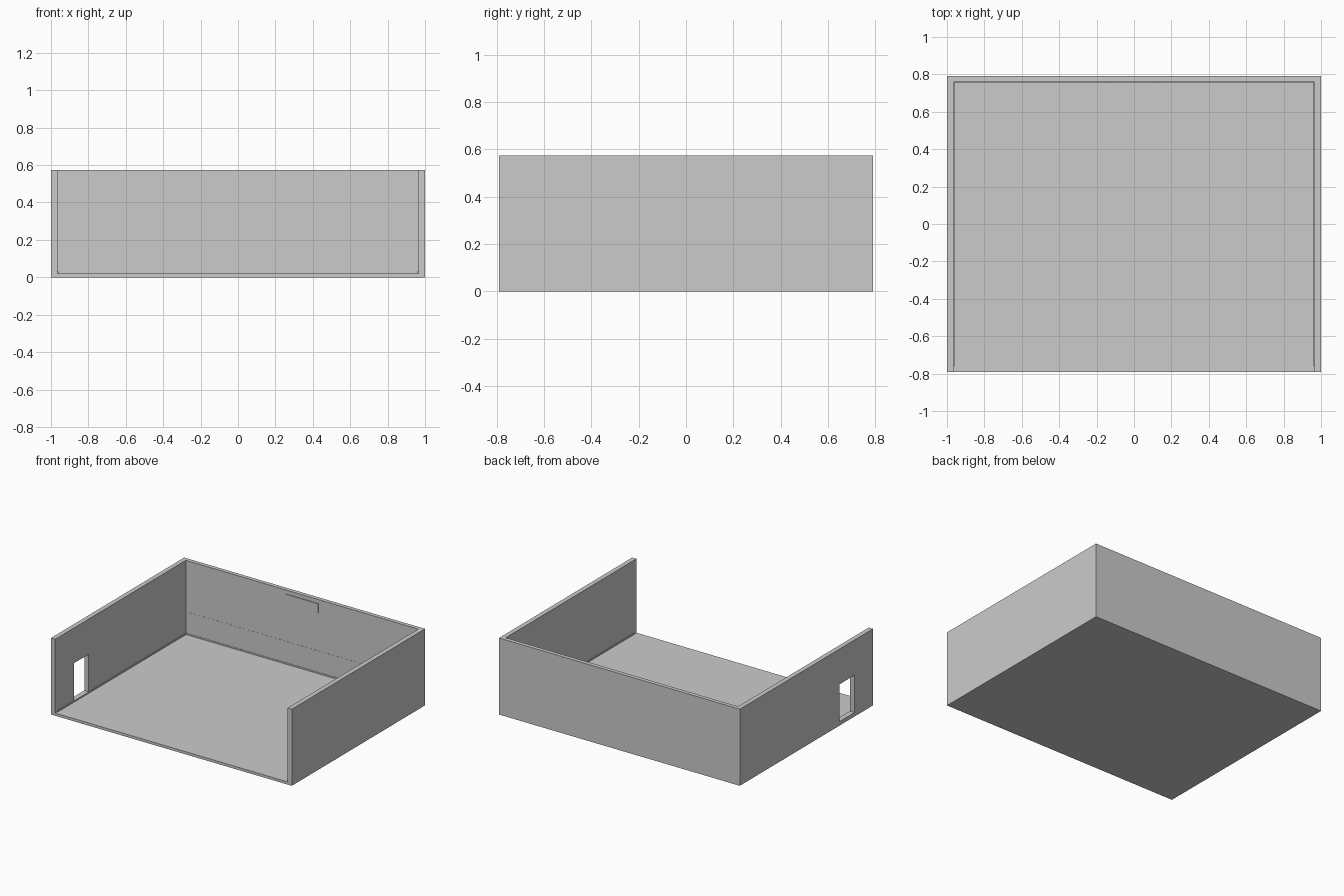
import bpy
import bmesh

cube = bpy.data.objects.get("Cube")
if cube:
    bpy.data.objects.remove(cube, do_unlink=True)

# One plain colour for the whole model
grey = bpy.data.materials.new("plain_grey")
grey.use_nodes = True
colour = (0.6, 0.6, 0.6, 1)
grey.diffuse_color = colour
grey.node_tree.nodes["Principled BSDF"].inputs["Base Color"].default_value = colour


def box(name, low, high):
    mesh = bpy.data.meshes.new(name)
    bm = bmesh.new()
    bmesh.ops.create_cube(bm, size=1)
    for v in bm.verts:
        v.co = [(a + b) / 2 + c * (b - a) for a, b, c in zip(low, high, v.co)]
    bm.to_mesh(mesh)
    bm.free()
    mesh.materials.append(grey)
    obj = bpy.data.objects.new(name, mesh)
    bpy.context.collection.objects.link(obj)
    return obj


W, D, H = 1.0, 0.79, 0.575      # half width, half depth, height
IN, BACK, FLOOR = 0.965, 0.76, 0.02
DOOR_FRONT, DOOR_BACK, DOOR_LOW, DOOR_TOP = -0.57, -0.395, 0.03, 0.31

# Floor and solid walls
box("floor", (-W, -D, 0), (W, D, FLOOR))
box("back_wall", (-IN, BACK, FLOOR), (IN, D, H))
box("left_wall", (IN, -D, FLOOR), (W, D, H))

# Right wall, with a doorway cut through it
right_wall = box("right_wall", (-W, -D, FLOOR), (-IN, D, H))
cutter = box("doorway_cutter", (-W - 0.1, DOOR_FRONT, DOOR_LOW),
             (-IN + 0.1, DOOR_BACK, DOOR_TOP))
cutter.hide_render = True
cutter.hide_viewport = True
cut = right_wall.modifiers.new("doorway", "BOOLEAN")
cut.operation = "DIFFERENCE"
cut.solver = "EXACT"
cut.object = cutter

# Skirting boards along the three walls
SKIRT = 0.004
for side, sign in (("left", 1), ("right", -1)):
    xs = sorted((sign * IN, sign * (IN - SKIRT)))
    box(side + "_skirting", (xs[0], -BACK, FLOOR), (xs[1], BACK, 0.03))
box("back_skirting", (-IN, BACK - SKIRT, FLOOR), (IN, BACK, 0.03))

# Low panelling and a thin wall plate on the back wall
box("back_panelling", (-IN, BACK - 0.001, FLOOR), (IN, BACK, 0.19))
box("wall_plate", (-0.135, BACK - 0.005, 0.475), (0.135, BACK, 0.545))
